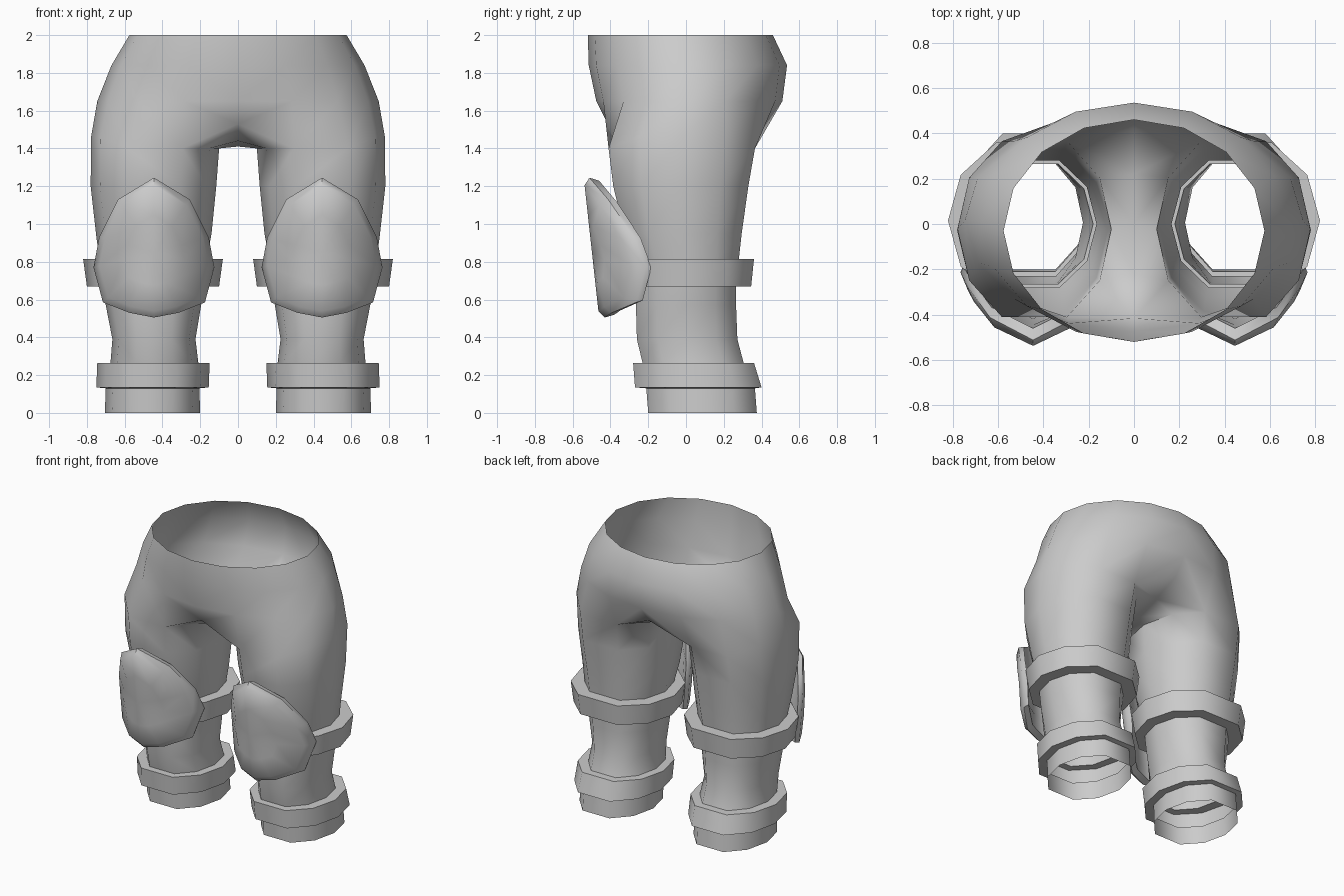
import bpy, bmesh, math

if "Cube" in bpy.data.objects:
    bpy.data.objects.remove(bpy.data.objects["Cube"])

grey = bpy.data.materials.new("grey_cloth")
grey.diffuse_color = (0.6, 0.6, 0.6, 1)
grey.use_nodes = True
grey.node_tree.nodes["Principled BSDF"].inputs["Base Color"].default_value = grey.diffuse_color

# leg cross-section: ten sides, flat at front and back
ANGLES = [0, 32, 65, 115, 148, 180, 212, 245, 295, 328]


def leg_ring(z, x0, x1, y0, y1):
    cx, cy, rx, ry = (x0 + x1) / 2, (y0 + y1) / 2, (x1 - x0) / 2, (y1 - y0) / 2
    k = math.sin(math.radians(65))
    return [(cx + rx * math.cos(math.radians(a)),
             cy + ry * math.sin(math.radians(a)) / k, z) for a in ANGLES]


def hip_ring(z, rx, y0, y1):
    cy, ry = (y0 + y1) / 2, (y1 - y0) / 2
    return [(rx * math.cos(math.radians(a)) if abs(a) < 90 else 0,
             cy + ry * math.sin(math.radians(a)), z)
            for a in [-90 + 22.5 * i for i in range(9)]]


def add(bm, pts):
    return [bm.verts.new(p) for p in pts]


def bridge(bm, low, high, closed=True):
    n = len(low)
    for i in range(n if closed else n - 1):
        j = (i + 1) % n
        bm.faces.new((low[i], low[j], high[j], high[i]))


def finish(bm, name, angle):
    me = bpy.data.meshes.new(name)
    bm.to_mesh(me)
    bm.free()
    ob = bpy.data.objects.new(name, me)
    bpy.context.collection.objects.link(ob)
    me.materials.append(grey)
    mod = ob.modifiers.new("mirror", 'MIRROR')
    mod.use_clip = True
    bpy.ops.object.select_all(action='DESELECT')
    ob.select_set(True)
    bpy.context.view_layer.objects.active = ob
    bpy.ops.object.shade_smooth_by_angle(angle=math.radians(angle))
    return ob


def tube(name, specs, angle=50):
    bm = bmesh.new()
    rings = [add(bm, leg_ring(*s)) for s in specs]
    for a, b in zip(rings, rings[1:]):
        bridge(bm, a, b)
    return finish(bm, name, angle)


# lower leg parts, each listed from bottom to top: z, inner x, outer x, front y, back y
HEM = (0.13, 0.205, 0.70, -0.21, 0.365)
SHIN0 = (0.265, 0.21, 0.675, -0.23, 0.305)
SHIN1 = (0.67, 0.18, 0.715, -0.265, 0.265)
THIGH0 = (0.815, 0.165, 0.735, -0.28, 0.28)
tube("leg_hem", [(0, 0.20, 0.705, -0.20, 0.375), HEM])
tube("ankle_cuff", [HEM, (0.135, 0.155, 0.75, -0.27, 0.40),
                    (0.265, 0.15, 0.745, -0.28, 0.36), SHIN0])
tube("shin", [SHIN0, (0.39, 0.225, 0.665, -0.26, 0.272),
              (0.57, 0.195, 0.70, -0.265, 0.265), SHIN1])
tube("knee_band", [SHIN1, (0.67, 0.10, 0.80, -0.31, 0.345),
                   (0.815, 0.08, 0.82, -0.33, 0.36), THIGH0])

# thighs and hips, joined along the crotch line
bm = bmesh.new()
legs = [add(bm, leg_ring(*s)) for s in (
    THIGH0, (0.95, 0.14, 0.752, -0.325, 0.295),
    (1.2, 0.115, 0.78, -0.385, 0.33), (1.4, 0.10, 0.778, -0.41, 0.365))]
for a, b in zip(legs, legs[1:]):
    bridge(bm, a, b)
top = legs[-1]
for i in (9, 0, 1):                       # lift the outer side of the join
    top[i].co.z += 0.06
crotch = add(bm, [(0, 0.42, 1.53), (0, 0.22, 1.45), (0, 0, 1.41),
                  (0, -0.22, 1.44), (0, -0.415, 1.53)])
bridge(bm, top[3:8], crotch, closed=False)
row = [crotch[4]] + [top[i] for i in (7, 8, 9, 0, 1, 2, 3)] + [crotch[0]]
for spec in ((1.65, 0.745, -0.475, 0.51), (1.84, 0.67, -0.515, 0.535),
             (2.0, 0.575, -0.52, 0.46)):
    ring = add(bm, hip_ring(*spec))
    bridge(bm, row, ring, closed=False)
    row = ring
finish(bm, "trousers", 60)

# knee pads: curved shield with a rounded rim
HALF = [(0, 1.245), (0.19, 1.13), (0.29, 0.93), (0.32, 0.77),
        (0.27, 0.585), (0.13, 0.53), (0, 0.505)]
outline = HALF + [(-x, z) for x, z in HALF[-2:0:-1]]
PX, PZ = 0.445, 0.85


def pad_ring(scale, dy):
    pts = []
    for x, z in outline:
        x, z = x * scale, PZ + (z - PZ) * scale
        pts.append((PX + x, -0.46 - 0.11 * (z - 0.505) + 2.4 * x * x + dy, z))
    return pts


bm = bmesh.new()
rings = [add(bm, pad_ring(s, d)) for s, d in
         ((0.5, 0), (0.9, 0), (1, 0.03), (0.96, 0.08), (0.6, 0.08))]
for a, b in zip(rings, rings[1:]):
    bridge(bm, a, b)
for ring, dy in ((rings[0], 0), (rings[-1], 0.08)):
    c = bm.verts.new((PX, -0.498 + dy, PZ))
    for i in range(len(ring)):
        bm.faces.new((c, ring[i], ring[(i + 1) % len(ring)]))
bmesh.ops.recalc_face_normals(bm, faces=bm.faces[:])
finish(bm, "knee_pad", 50)
